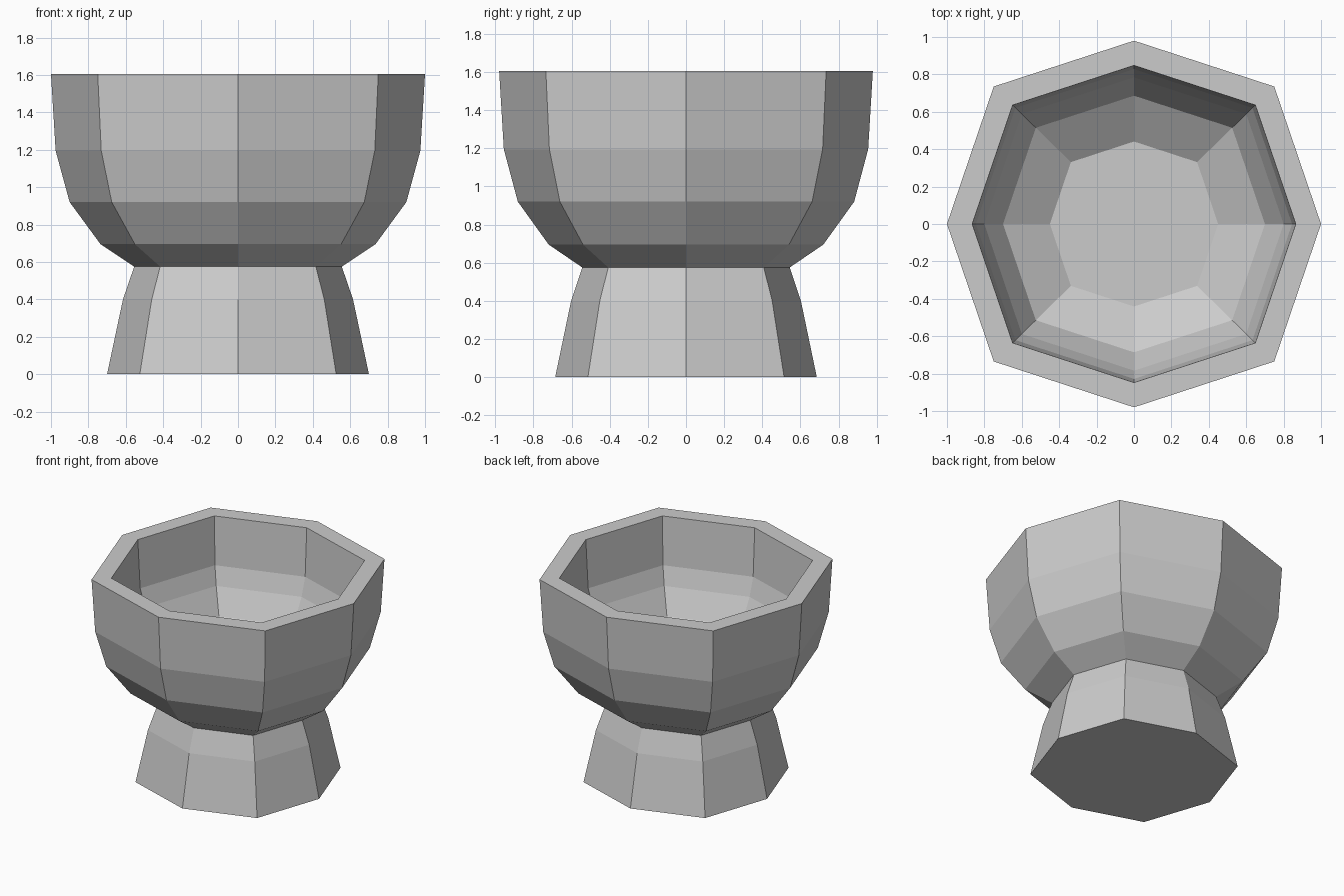
import bpy, bmesh

if "Cube" in bpy.data.objects:
    bpy.data.objects.remove(bpy.data.objects["Cube"])

# Slightly squared octagon plan, as factors of the radius
PLAN = [(1, 0), (0.75, 0.735), (0, 0.98), (-0.75, 0.735),
        (-1, 0), (-0.75, -0.735), (0, -0.98), (0.75, -0.735)]


def lathe(name, profile):
    """Sweep a (radius, z) profile around the octagon and cap both ends."""
    bm = bmesh.new()
    rings = [[bm.verts.new((r * x, r * y, z)) for x, y in PLAN] for r, z in profile]
    n = len(PLAN)
    for a, b in zip(rings, rings[1:]):
        for i in range(n):
            j = (i + 1) % n
            bm.faces.new((a[i], a[j], b[j], b[i]))
    bm.faces.new(rings[0][::-1])
    bm.faces.new(rings[-1])
    bmesh.ops.recalc_face_normals(bm, faces=bm.faces)
    mesh = bpy.data.meshes.new(name)
    bm.to_mesh(mesh)
    bm.free()
    obj = bpy.data.objects.new(name, mesh)
    bpy.context.collection.objects.link(obj)
    return obj


# Flared foot, waist, outer bowl, flat rim and hollow interior in one profile
lathe("footed_bowl", [
    (0.70, 0), (0.615, 0.40), (0.555, 0.575),                    # foot
    (0.735, 0.695), (0.90, 0.92), (0.975, 1.195), (1.0, 1.605),  # outer bowl
    (0.865, 1.605), (0.845, 1.23), (0.80, 1.09),                 # inner wall
    (0.70, 0.90), (0.45, 0.74),                                  # inner floor
])
